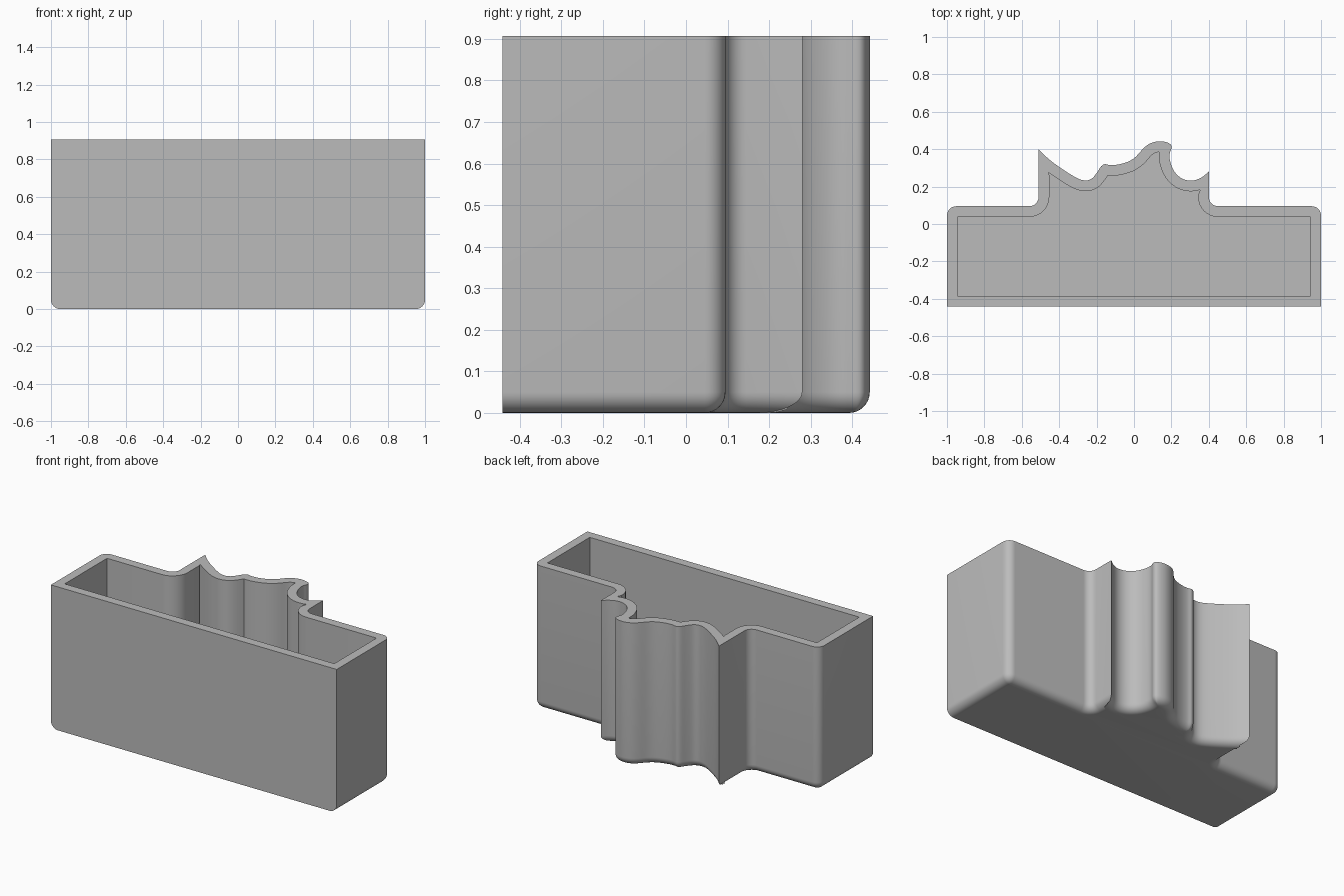
import bpy, bmesh, math
from mathutils import Vector as V

if "Cube" in bpy.data.objects:
    bpy.data.objects.remove(bpy.data.objects["Cube"])

HEIGHT, FRONT, BACK, RADIUS, WALL = 0.907, -0.442, 0.095, 0.05, 0.057


def rounded(corner, before, after, steps=8):
    """Quarter arc replacing a square corner."""
    pts = []
    for i in range(steps + 1):
        t = math.pi / 2 * i / steps
        pts.append(V(corner) + V(before) * RADIUS * (1 - math.sin(t))
                   + V(after) * RADIUS * (1 - math.cos(t)))
    return pts


def spline(points, steps=3):
    """Smooth curve through the points."""
    p = [V(q) for q in points]
    p = [p[0] * 2 - p[1]] + p + [p[-1] * 2 - p[-2]]
    out = []
    for a, b, c, d in zip(p, p[1:], p[2:], p[3:]):
        for k in range(steps):
            t = k / steps
            out.append(b + (c - a) * t / 2 + (a * 2 - b * 5 + c * 4 - d) * t * t / 2
                       + (b * 3 - a - c * 3 + d) * t ** 3 / 2)
    return out + [p[-2]]


def cross_lines(p, n, q, m):
    """Meeting point of two lines given by point and normal, or None."""
    det = n.x * m.y - n.y * m.x
    if abs(det) < 1e-4:
        return None
    a, b = n.dot(p), m.dot(q)
    return V(((a * m.y - b * n.y) / det, (n.x * b - m.x * a) / det))


def segment_distance(p, a, b):
    t = max(0, min(1, (p - a).dot(b - a) / (b - a).length_squared))
    return (p - a - (b - a) * t).length


def inset(outline, depth, front_depth):
    """Offset inward; the first edge (the front) has its own depth."""
    n = len(outline)
    edges = [(outline[i], outline[(i + 1) % n]) for i in range(n)]
    depths = [front_depth] + [depth] * (n - 1)
    normals = [V((a.y - b.y, b.x - a.x)).normalized() for a, b in edges]
    base = [e[0] + m * d for e, m, d in zip(edges, normals, depths)]
    pts = [cross_lines(base[i - 1], normals[i - 1], base[i], normals[i]) or base[i]
           for i in range(n)]
    good = [all(segment_distance(p, *e) >= d * 0.999 - 1e-6
                for e, d in zip(edges, depths)) for p in pts]
    # Collapse every folded run onto the crossing of its neighbours
    i = 0
    while i < n:
        if good[i]:
            i += 1
            continue
        j = i
        while j < n and not good[j]:
            j += 1
        meet = cross_lines(base[i - 1], normals[i - 1], base[j - 1], normals[j - 1])
        middle = (pts[i - 1] + pts[j % n]) / 2
        if meet is None or (meet - outline[(i + j) // 2]).length > 0.2:
            meet = middle
        for k in range(i, j):
            pts[k] = meet
        i = j
    return pts


# Wavy back profile, from its right-hand tip to its left-hand tip
wave = [(-.51, .4), (-.45, .342), (-.37, .285), (-.3, .243), (-.257, .233), (-.225, .243),
        (-.198, .275), (-.176, .308), (-.155, .32), (-.128, .315), (-.085, .318),
        (-.03, .334), (.01, .36), (.05, .404), (.085, .43), (.13, .442), (.17, .438),
        (.196, .425), (.2, .404), (.191, .377), (.192, .34), (.21, .29), (.24, .254),
        (.278, .235), (.32, .233), (.363, .25), (.4, .28)]
outline = [V((-1, FRONT)), V((1, FRONT))]
outline += rounded((1, BACK), (0, -1), (-1, 0))
outline += rounded((.4, BACK), (1, 0), (0, 1))
outline += spline(wave)[::-1]
outline += rounded((-.51, BACK), (0, 1), (-1, 0))
outline += rounded((-1, BACK), (1, 0), (0, -1))

# Rings from the underside, up the outside, over the rim and down to the floor
rings = []
for i in range(9):
    t = math.pi / 2 * (1 - i / 8)
    rings.append((inset(outline, RADIUS * (1 - math.cos(t)), 0) if i < 8 else outline,
                  RADIUS * (1 - math.sin(t))))
cavity = inset(outline, WALL, WALL)
rings += [(outline, HEIGHT), (cavity, HEIGHT), (cavity, WALL)]

bm = bmesh.new()
loops = [[bm.verts.new((p.x, p.y, z)) for p in pts] for pts, z in rings]
n = len(outline)
for low, high in zip(loops, loops[1:]):
    for i in range(n):
        j = (i + 1) % n
        bm.faces.new((low[i], low[j], high[j], high[i]))
bm.faces.new(loops[0][::-1])
bm.faces.new(loops[-1])
bmesh.ops.remove_doubles(bm, verts=bm.verts, dist=1e-4)
bmesh.ops.recalc_face_normals(bm, faces=bm.faces)
mesh = bpy.data.meshes.new("open_box")
bm.to_mesh(mesh)
bm.free()
box = bpy.data.objects.new("open_box", mesh)
bpy.context.collection.objects.link(box)

# Plain grey material
grey = bpy.data.materials.new("plain grey")
grey.use_nodes = True
colour = (0.5, 0.5, 0.5, 1)
grey.diffuse_color = colour
grey.node_tree.nodes["Principled BSDF"].inputs["Base Color"].default_value = colour
mesh.materials.append(grey)

bpy.context.view_layer.objects.active = box
box.select_set(True)
bpy.ops.object.shade_smooth_by_angle(angle=math.radians(30))
